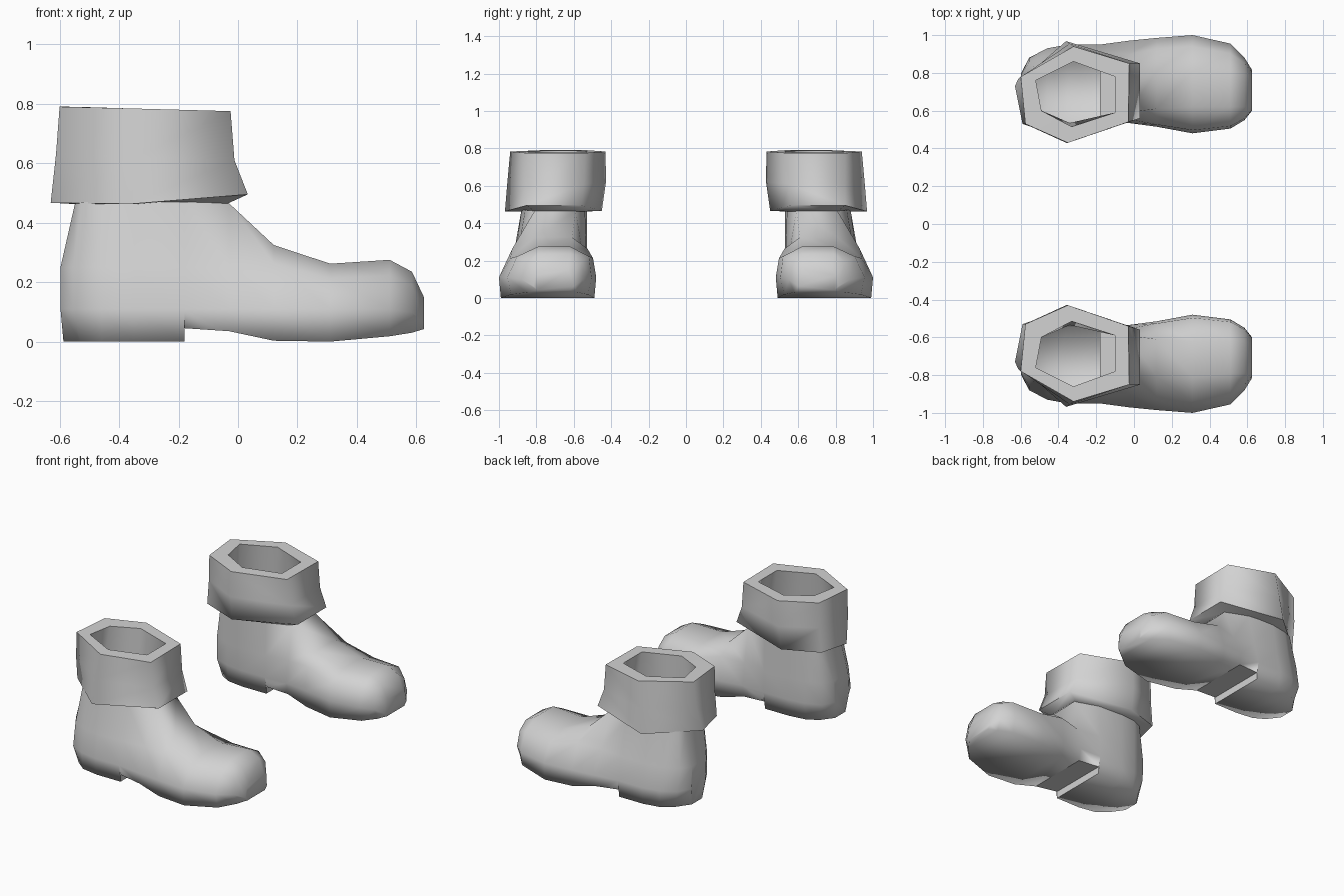
import bpy, bmesh, math

leather = bpy.data.materials.new("light_grey")
leather.diffuse_color = (0.65, 0.65, 0.65, 1)


def finish(name, bm, angle):
    """Turn a bmesh into a smooth part mirrored to make the pair."""
    bmesh.ops.remove_doubles(bm, verts=bm.verts, dist=0.0005)
    bmesh.ops.recalc_face_normals(bm, faces=bm.faces)
    me = bpy.data.meshes.new(name)
    bm.to_mesh(me)
    bm.free()
    ob = bpy.data.objects.new(name, me)
    bpy.context.collection.objects.link(ob)
    me.materials.append(leather)
    bpy.ops.object.select_all(action='DESELECT')
    ob.select_set(True)
    bpy.context.view_layer.objects.active = ob
    bpy.ops.object.shade_smooth_by_angle(angle=math.radians(angle))
    mod = ob.modifiers.new("pair", 'MIRROR')
    mod.use_axis = (False, True, False)
    mod.use_mirror_merge = False
    return ob


# Foot stations, heel to toe: x, sole z, top z, inner y, outer y,
# top inner y, top outer y, sole inset
stations = [
    (-0.597, 0.0, 0.47, 0.655, 0.80, 0.63, 0.78, 0.02),
    (-0.555, 0.0, 0.47, 0.58, 0.88, 0.575, 0.83, 0.02),
    (-0.46, 0.0, 0.47, 0.545, 0.93, 0.545, 0.86, 0.015),
    (-0.35, 0.0, 0.47, 0.53, 0.95, 0.53, 0.88, 0.015),
    (-0.18, 0.0, 0.47, 0.53, 0.95, 0.54, 0.86, 0.015),
    (-0.18, 0.045, 0.47, 0.53, 0.95, 0.54, 0.86, 0.015),
    (-0.03, 0.035, 0.465, 0.535, 0.97, 0.59, 0.81, 0.015),
    (0.12, 0.003, 0.325, 0.515, 0.985, 0.61, 0.81, 0.01),
    (0.31, 0.0, 0.262, 0.48, 1.0, 0.62, 0.81, 0.01),
    (0.51, 0.018, 0.275, 0.505, 0.955, 0.62, 0.79, 0.02),
    (0.585, 0.03, 0.235, 0.55, 0.88, 0.62, 0.79, 0.03),
    (0.625, 0.042, 0.15, 0.60, 0.815, 0.63, 0.78, 0.02),
]


def section(x, zb, zt, yi, yo, ti, to, w):
    # The back of the heel leans forward near the ankle and tucks in at the sole
    lean = 0.05 if x < -0.59 else 0.03 if x < -0.5 else 0.0
    tuck = 0.01 if x < -0.59 else 0.025 if x < -0.5 else 0.0
    zl = min(0.11, 0.42 * zt)
    zs = 0.25 if zt > 0.4 else 0.81 * zt
    fi, fo = (0.35, 0.45) if zt > 0.4 else (0.12, 0.32)
    return [(x + tuck, yi + w, zb), (x, yi, zl),
            (x, yi + fi * (ti - yi), zs), (x + lean, ti, zt),
            (x + lean, to, zt), (x, yo + fo * (to - yo), zs),
            (x, yo, zl), (x + tuck, yo - w, zb)]


bm = bmesh.new()
rows = [[bm.verts.new(p) for p in section(*s)] for s in stations]
for k in range(len(rows) - 1):
    a, b = rows[k], rows[k + 1]
    for i in range(8):
        # Leave the ankle opening uncovered
        if i == 3 and stations[k + 1][2] > 0.46:
            continue
        # The heel step only needs its front face
        if stations[k][0] == stations[k + 1][0] and 1 < i < 6:
            continue
        j = (i + 1) % 8
        bm.faces.new((a[i], a[j], b[j], b[i]))
bm.faces.new(rows[0])
bm.faces.new(rows[-1])
feet = finish("boot_feet", bm, 100)
# Keep the heel step crisp
for e in feet.data.edges:
    ps = [feet.data.vertices[i].co for i in e.vertices]
    if all(-0.19 < p.x < -0.02 and p.z < 0.05 for p in ps):
        e.use_edge_sharp = True

# Six-sided folded cuff: closed loop of rings around the ankle
low = [(-0.63, 0.73, 0.467), (-0.36, 0.968, 0.463), (0.033, 0.85, 0.495),
       (0.033, 0.56, 0.495), (-0.36, 0.45, 0.466), (-0.59, 0.53, 0.475)]
mid = [(-0.612, 0.77, 0.63), (-0.34, 0.955, 0.62), (-0.012, 0.85, 0.61),
       (-0.015, 0.545, 0.61), (-0.355, 0.428, 0.62), (-0.578, 0.53, 0.63)]
top = [(-0.60, 0.78, 0.79), (-0.32, 0.94, 0.783), (-0.025, 0.85, 0.775),
       (-0.03, 0.54, 0.775), (-0.35, 0.43, 0.783), (-0.575, 0.53, 0.79)]
rim = [(-0.52, 0.76, 0.788), (-0.32, 0.86, 0.783), (-0.10, 0.78, 0.777),
       (-0.10, 0.59, 0.777), (-0.33, 0.515, 0.783), (-0.49, 0.60, 0.788)]
ankle = [(-0.54, 0.78, 0.462), (-0.35, 0.875, 0.462), (-0.04, 0.81, 0.462),
         (-0.04, 0.585, 0.462), (-0.34, 0.535, 0.462), (-0.535, 0.62, 0.462)]
bm = bmesh.new()
rings = [[bm.verts.new(p) for p in r] for r in (ankle, low, mid, top, rim)]
for k in range(5):
    a, b = rings[k], rings[(k + 1) % 5]
    for i in range(6):
        j = (i + 1) % 6
        bm.faces.new((a[i], a[j], b[j], b[i]))
finish("boot_cuffs", bm, 80)
